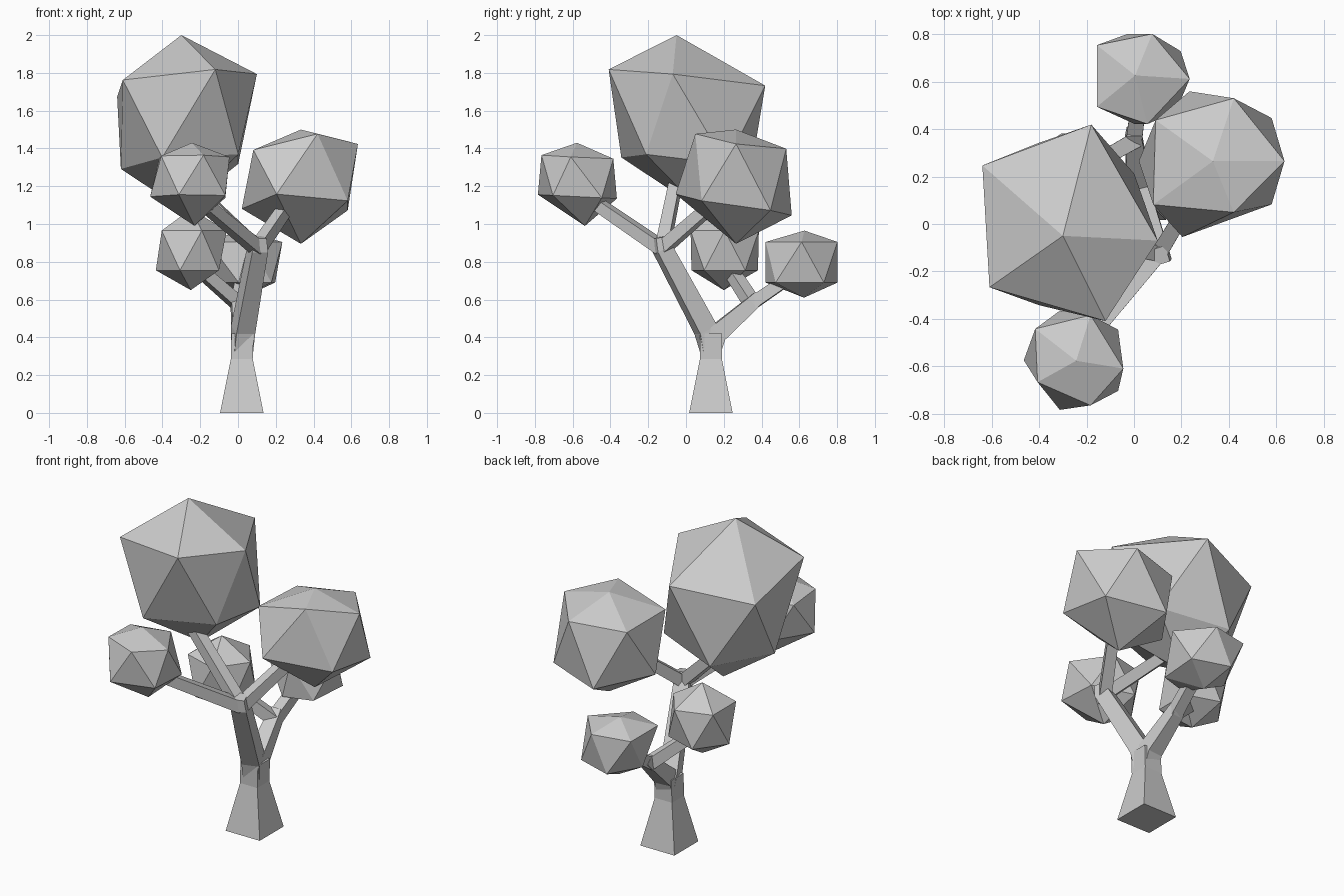
import bpy, bmesh
from math import cos, sin, radians
from mathutils import Vector

cube = bpy.data.objects.get("Cube")
if cube:
    bpy.data.objects.remove(cube, do_unlink=True)

# Single colour for the whole tree
grey = bpy.data.materials.new("light_grey")
grey.use_nodes = True
colour = (0.6, 0.6, 0.6, 1)
grey.diffuse_color = colour
grey.node_tree.nodes["Principled BSDF"].inputs["Base Color"].default_value = colour


def finish(name, bm):
    """Turn a bmesh into a flat shaded object."""
    bmesh.ops.recalc_face_normals(bm, faces=bm.faces)
    mesh = bpy.data.meshes.new(name)
    bm.to_mesh(mesh)
    bm.free()
    mesh.materials.append(grey)
    bpy.context.collection.objects.link(bpy.data.objects.new(name, mesh))


def limb(name, path, widths):
    """Square tube along a path, with a half width at every point."""
    bm = bmesh.new()
    points = [Vector(p) for p in path]
    rings = []
    for i, (point, width) in enumerate(zip(points, widths)):
        before, after = points[max(i - 1, 0)], points[min(i + 1, len(points) - 1)]
        along = (after - before).normalized()
        side = along.cross(Vector((0, 0, 1)))
        side = side.normalized() if side.length > 0.1 else Vector((1, 0, 0))
        other = along.cross(side).normalized()
        rings.append([bm.verts.new(point + side * width * a + other * width * b)
                      for a, b in ((1, 1), (-1, 1), (-1, -1), (1, -1))])
    for low, high in zip(rings, rings[1:]):
        for k in range(4):
            n = (k + 1) % 4
            bm.faces.new((low[k], low[n], high[n], high[k]))
    bm.faces.new(rings[0])
    bm.faces.new(rings[-1])
    finish(name, bm)


def crown(name, centre, top, upper, lower, bottom, tilt=(0, 0), nudges={}):
    """Twenty sided leaf clump: two staggered rings (height, radius) and two tips.
    Nudges shift single ring corners, counted through the upper, then the lower ring."""
    bm = bmesh.new()

    def ring(height, radius, offset, first):
        verts = []
        for k in range(5):
            angle = radians(72 * k + offset)
            x, y = radius * cos(angle), radius * sin(angle)
            z = height + tilt[0] * x + tilt[1] * y
            corner = Vector((centre[0] + x, centre[1] + y, z))
            verts.append(bm.verts.new(corner + Vector(nudges.get(first + k, (0, 0, 0)))))
        return verts

    high, low = ring(*upper, 0, 0), ring(*lower, 36, 5)
    tip, base = bm.verts.new(top), bm.verts.new(bottom)
    for k in range(5):
        n = (k + 1) % 5
        bm.faces.new((tip, high[k], high[n]))
        bm.faces.new((high[k], low[k], high[n]))
        bm.faces.new((high[n], low[k], low[n]))
        bm.faces.new((base, low[n], low[k]))
    finish(name, bm)


# Trunk and the two main boughs
limb("trunk", [(.02, .132, 0), (.02, .132, .285), (.024, .132, .42)],
     [.115, .058, .059])
front_fork = (.105, -.125, .87)
back_fork = (0, .35, .58)
limb("front_bough", [(.022, .132, .33), (.027, .105, .44), front_fork,
                     (.108, -.135, .93)], [.05, .052, .044, .035])
limb("back_bough", [(.022, .132, .33), (.02, .165, .42), back_fork,
                    (0, .39, .62)], [.05, .05, .037, .03])

# Branches reaching into the leaf clumps
for name, start, end in (
        ("tall_branch", front_fork, (-.28, -.05, 1.24)),
        ("left_branch", front_fork, (.27, .15, 1.11)),
        ("front_branch", front_fork, (-.22, -.52, 1.14)),
        ("rear_branch", back_fork, (.03, .6, .75)),
        ("right_branch", back_fork, (-.23, .22, .78))):
    limb(name, [start, end], [.034, .03])

# Leaf clumps
crown("tall_crown", (-.29, 0), (-.3, -.05, 2), (1.76, .42), (1.32, .36),
      (-.3, .07, 1.08), tilt=(.08, -.12),
      nudges={0: (-.03, -.07, 0), 1: (-.02, .02, .01), 2: (-.01, 0, -.03),
              3: (.02, -.02, 0), 4: (.04, -.01, 0), 7: (.03, .03, 0)})
crown("left_crown", (.33, .265), (.333, .265, 1.5), (1.415, .295), (1.09, .31),
      (.333, .265, .895), tilt=(.03, -.14),
      nudges={0: (.01, 0, 0), 1: (0, -.015, .02), 3: (-.01, -.01, -.04),
              4: (0, .065, .02), 8: (-.03, -.025, .03)})
crown("front_crown", (-.245, -.575), (-.244, -.577, 1.43), (1.355, .2), (1.145, .22),
      (-.23, -.535, .99), tilt=(0, -.05),
      nudges={0: (0, -.035, 0), 2: (-.01, .015, 0), 3: (0, .025, 0)})
crown("right_crown", (-.25, .205), (-.25, .2, 1.08), (.965, .19), (.755, .185),
      (-.25, .2, .65))
crown("rear_crown", (.035, .612), (.005, .627, .965), (.905, .2), (.69, .2),
      (.02, .625, .61),
      nudges={1: (-.02, 0, 0), 2: (-.03, .025, 0), 3: (-.03, 0, 0),
              4: (-.04, 0, 0), 7: (.03, 0, 0), 8: (.03, 0, 0), 9: (-.02, -.02, 0)})
